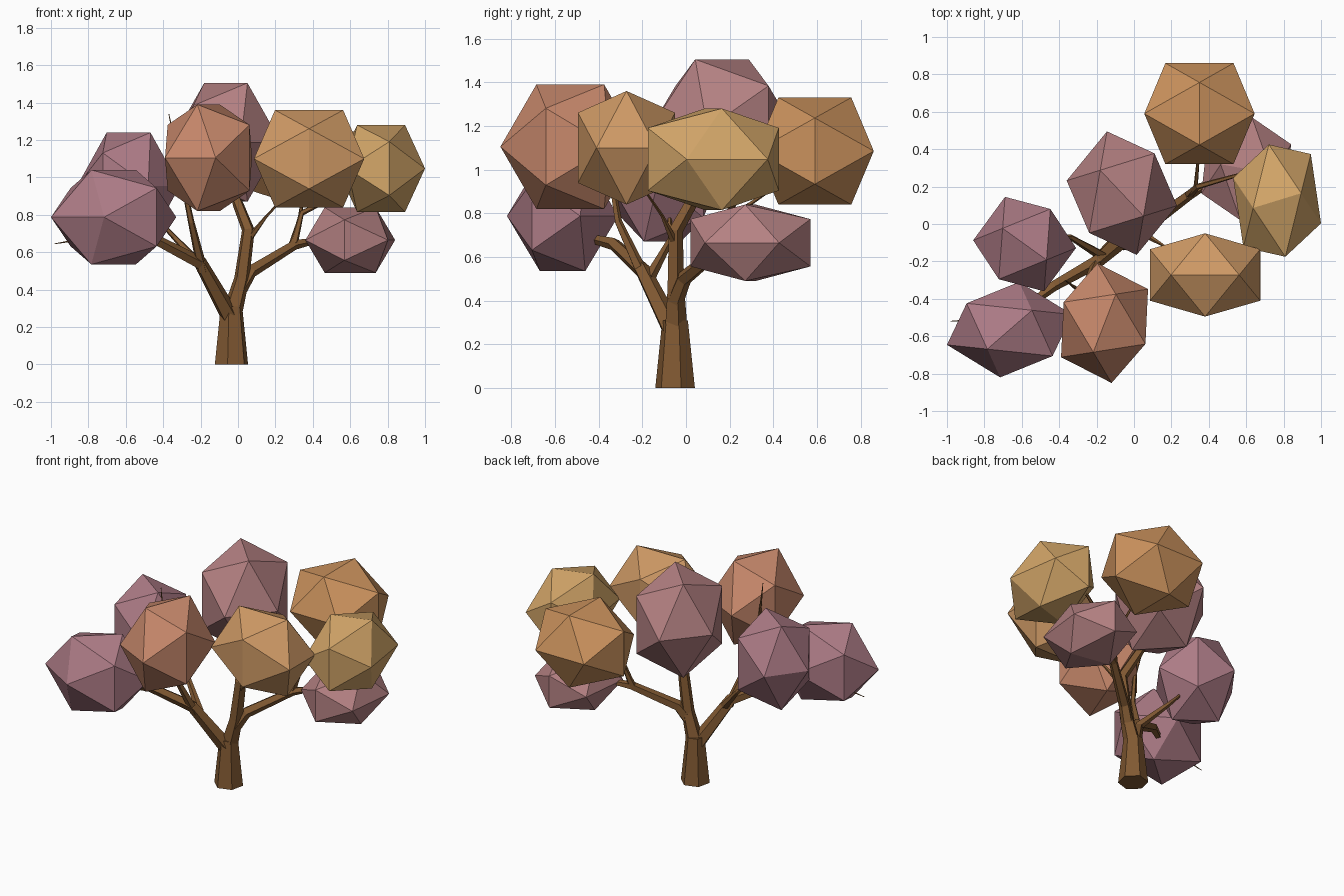
import bpy, bmesh
from math import pi, cos, sin, radians
from mathutils import Vector, Matrix

if "Cube" in bpy.data.objects:
    bpy.data.objects.remove(bpy.data.objects["Cube"])

PHI = (1 + 5 ** 0.5) / 2


def finish(name, bm, color):
    bmesh.ops.recalc_face_normals(bm, faces=bm.faces)
    me = bpy.data.meshes.new(name)
    bm.to_mesh(me)
    bm.free()
    mat = bpy.data.materials.new(name + "_color")
    mat.diffuse_color = (*color, 1)
    mat.use_nodes = True
    mat.node_tree.nodes["Principled BSDF"].inputs["Base Color"].default_value = mat.diffuse_color
    me.materials.append(mat)
    ob = bpy.data.objects.new(name, me)
    bpy.context.collection.objects.link(ob)
    return ob


def foliage(name, lo, hi, yaw, color):
    """Icosahedron with a level top edge, turned by yaw and fitted to a box."""
    pts = []
    rot = Matrix.Rotation(radians(yaw), 3, 'Z')
    for a in (-1, 1):
        for b in (-PHI, PHI):
            for p in ((0, a, b), (a, b, 0), (b, 0, a)):
                pts.append(rot @ Vector(p))
    half = [max(p[i] for p in pts) for i in range(3)]
    bm = bmesh.new()
    for p in pts:
        bm.verts.new([(lo[i] + hi[i]) / 2 + p[i] / half[i] * (hi[i] - lo[i]) / 2
                      for i in range(3)])
    bmesh.ops.convex_hull(bm, input=bm.verts)
    finish(name, bm, color)


def limb(name, path, sides=5):
    """Tapered faceted limb through (x, y, z, radius) points."""
    bm = bmesh.new()
    pts = [Vector(p[:3]) for p in path]
    rings = []
    for i, p in enumerate(pts):
        d = pts[min(i + 1, len(pts) - 1)] - pts[max(i - 1, 0)]
        q = Vector((0, 0, 1)).rotation_difference(d)
        rings.append([bm.verts.new(p + q @ Vector((cos(2 * pi * k / sides + 0.3),
                                                   sin(2 * pi * k / sides + 0.3), 0)) * path[i][3])
                      for k in range(sides)])
    for r, s in zip(rings, rings[1:]):
        for k in range(sides):
            j = (k + 1) % sides
            bm.faces.new((r[k], r[j], s[j], s[k]))
    bm.faces.new(rings[0])
    bm.faces.new(rings[-1])
    finish(name, bm, (0.22, 0.1, 0.032))


# trunk and main limbs
limb("trunk", [(-.035, -.05, 0, .093), (-.035, -.05, .31, .06)], 6)
limb("centre_limb", [(-.035, -.05, .26, .057), (.02, -.05, .46, .042),
                     (.055, -.05, .72, .036), (.0, .03, .86, .03), (-.05, .12, 1.0, .015)])
limb("right_limb", [(.01, -.05, .4, .04), (.07, -.01, .5, .036),
                    (.3, .16, .64, .028), (.5, .27, .68, .008)])
limb("left_limb", [(-.045, -.06, .26, .052), (-.2, -.2, .54, .038),
                   (-.43, -.33, .66, .03), (-.65, -.5, .7, .014), (-.98, -.52, .645, .002)])

# thin branches
limb("front_branch", [(-.19, -.19, .5, .03), (-.25, -.31, .76, .018),
                      (-.3, -.35, 1.0, .012), (-.37, -.3, 1.34, .002)])
limb("left_back_branch", [(-.17, -.17, .5, .028), (-.34, -.07, .68, .015), (-.5, -.08, .85, .006)])
limb("right_front_branch", [(.05, -.05, .66, .02), (.15, -.11, .79, .008), (.3, -.22, .95, .004)])
limb("right_back_branch", [(.29, .155, .63, .025), (.33, .2, .78, .012), (.35, .42, .93, .006)])
limb("far_right_branch", [(.3, .16, .65, .022), (.34, .2, .81, .016), (.62, .28, .95, .008)])

# foliage clumps: low corner, high corner, yaw, colour
PURPLE, PINK = (.42, .2, .24), (.46, .22, .225)
for args in (
    ("left_front_foliage", (-1, -.82, .535), (-.33, -.31, 1.04), -40, PURPLE),
    ("left_back_foliage", (-.86, -.36, .67), (-.31, .145, 1.24), 54, PURPLE),
    ("front_foliage", (-.39, -.85, .82), (.075, -.21, 1.39), -24, (.58, .25, .15)),
    ("top_foliage", (-.36, -.165, .87), (.23, .495, 1.505), 47, PINK),
    ("right_front_foliage", (.085, -.495, .84), (.675, -.05, 1.36), 90, (.62, .32, .13)),
    ("back_foliage", (.055, .32, .84), (.645, .86, 1.33), 0, (.6, .29, .11)),
    ("right_foliage", (.53, -.175, .815), (1, .425, 1.28), -78, (.65, .38, .14)),
    ("low_right_foliage", (.36, .02, .49), (.84, .57, .84), 82, PINK),
):
    foliage(*args)
